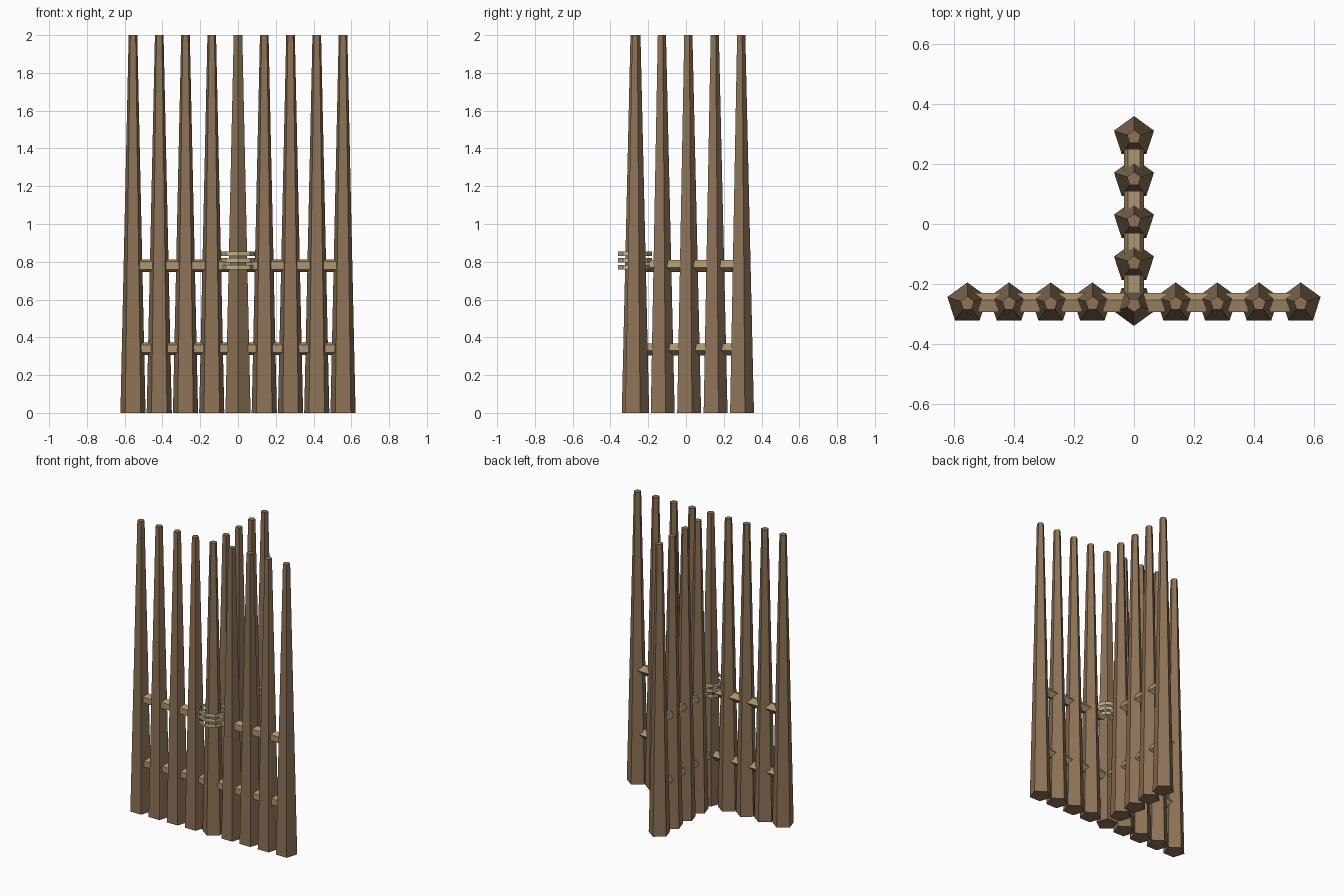
import bpy, bmesh, math
from mathutils import Vector

if "Cube" in bpy.data.objects:
    bpy.data.objects.remove(bpy.data.objects["Cube"], do_unlink=True)


def material(name, rgb):
    m = bpy.data.materials.new(name)
    m.use_nodes = True
    m.diffuse_color = (*rgb, 1)
    m.node_tree.nodes["Principled BSDF"].inputs["Base Color"].default_value = (*rgb, 1)
    return m


bark = material("bark_brown", (0.27, 0.17, 0.095))
tan = material("tan_wood", (0.43, 0.30, 0.165))
hemp = material("hemp_rope", (0.53, 0.45, 0.26))


def tapered_bar(name, start, end, r_start, r_end, point_dir, mat, sides=5, caps=True):
    """Flat-sided bar from start to end, with one edge turned to point_dir."""
    start, end, u = Vector(start), Vector(end), Vector(point_dir)
    v = (end - start).normalized().cross(u)
    bm = bmesh.new()
    rings = []
    for centre, r in ((start, r_start), (end, r_end)):
        angles = [math.tau * i / sides for i in range(sides)]
        rings.append([bm.verts.new(centre + r * (u * math.cos(a) + v * math.sin(a)))
                      for a in angles])
    low, high = rings
    for i in range(sides):
        j = (i + 1) % sides
        bm.faces.new((low[i], low[j], high[j], high[i]))
    if caps:
        bm.faces.new(low[::-1])
        bm.faces.new(high)
    bm.normal_update()
    mesh = bpy.data.meshes.new(name)
    bm.to_mesh(mesh)
    bm.free()
    mesh.materials.append(mat)
    obj = bpy.data.objects.new(name, mesh)
    bpy.context.collection.objects.link(obj)
    return obj


ROW_Y, CORNER_Y, STEP = -0.265, -0.27, 0.139
BACK, FRONT, DOWN = (0, 1, 0), (0, -1, 0), (0, 0, -1)


def stake(name, x, y, point_dir=BACK):
    tapered_bar(name, (x, y, 0), (x, y, 2), 0.07, 0.024, point_dir, bark)


# Stakes: front row, column running back, and the junction stake
for i in range(1, 5):
    stake(f"left_stake_{i}", i * STEP, ROW_Y)
    stake(f"right_stake_{i}", -i * STEP, ROW_Y)
    stake(f"back_stake_{i}", 0, CORNER_Y + i * 0.14)
stake("junction_stake", 0, CORNER_Y, FRONT)

# Rails through the stakes at two heights
for label, z in (("lower", 0.34), ("upper", 0.78)):
    tapered_bar(f"{label}_front_rail", (-0.55, ROW_Y, z), (0.55, ROW_Y, z),
                0.035, 0.035, BACK, tan)
    tapered_bar(f"{label}_back_rail", (0, CORNER_Y, z), (0, 0.285, z),
                0.035, 0.035, DOWN, tan)

# Open rope bands round the junction stake
for i, z in enumerate((0.77, 0.807, 0.842)):
    tapered_bar(f"rope_band_{i + 1}", (0, CORNER_Y, z - 0.012), (0, CORNER_Y, z + 0.012),
                0.09, 0.09, FRONT, hemp, sides=8, caps=False)
